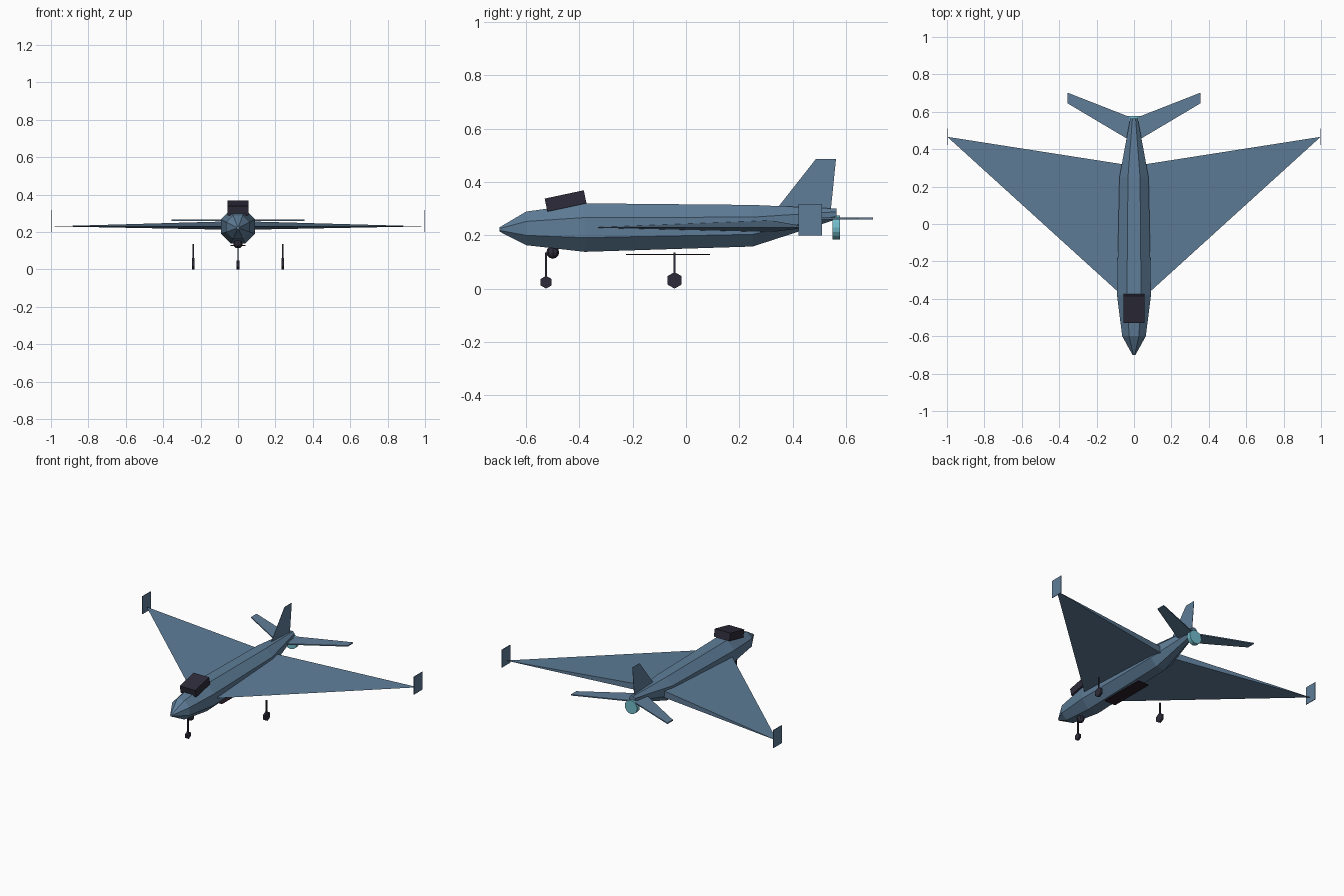
import bpy, bmesh, math
from mathutils import Matrix, Vector

cube = bpy.data.objects.get("Cube")
if cube:
    bpy.data.objects.remove(cube, do_unlink=True)


def material(name, srgb):
    color = [((c + 0.055) / 1.055) ** 2.4 for c in srgb] + [1]
    m = bpy.data.materials.new(name)
    m.use_nodes = True
    m.diffuse_color = color
    bsdf = m.node_tree.nodes["Principled BSDF"]
    bsdf.inputs["Base Color"].default_value = color
    bsdf.inputs["Roughness"].default_value = 0.7
    return m


blue = material("slate blue", (0.37, 0.49, 0.595))
dark = material("charcoal", (0.18, 0.17, 0.225))
teal = material("pale teal", (0.45, 0.74, 0.8))
maroon = material("dark maroon", (0.17, 0.11, 0.145))


def finish(name, bm, mat):
    bmesh.ops.recalc_face_normals(bm, faces=bm.faces)
    me = bpy.data.meshes.new(name)
    bm.to_mesh(me)
    bm.free()
    me.materials.append(mat)
    ob = bpy.data.objects.new(name, me)
    bpy.context.collection.objects.link(ob)
    return ob


def box(name, center, size, mat, tilt=0):
    bm = bmesh.new()
    M = (Matrix.Translation(center) @ Matrix.Rotation(math.radians(tilt), 4, 'X')
         @ Matrix.Diagonal((*size, 1)))
    bmesh.ops.create_cube(bm, size=1, matrix=M)
    return finish(name, bm, mat)


def cylinder(name, center, radius, depth, sides, rotation, mat):
    bm = bmesh.new()
    bmesh.ops.create_cone(bm, cap_ends=True, segments=sides, radius1=radius, radius2=radius,
                          depth=depth, matrix=Matrix.Translation(center) @ rotation)
    return finish(name, bm, mat)


def plate(name, points, offset, mat):
    """Flat outline extruded evenly to both sides of its plane."""
    bm = bmesh.new()
    off = Vector(offset)
    lower = [bm.verts.new(Vector(p) - off) for p in points]
    upper = [bm.verts.new(Vector(p) + off) for p in points]
    bm.faces.new(lower)
    bm.faces.new(upper)
    for i in range(len(points)):
        j = (i + 1) % len(points)
        bm.faces.new((lower[i], lower[j], upper[j], upper[i]))
    return finish(name, bm, mat)


# Fuselage: octagonal loft through (y, centre z, half height)
stations = [(-0.7, 0.222, 0.008), (-0.6, 0.226, 0.063), (-0.38, 0.229, 0.091),
            (0.25, 0.236, 0.078), (0.565, 0.28, 0.02)]
bm = bmesh.new()
rings = []
for y, z, half in stations:
    r = half / math.cos(math.pi / 8)
    angles = [math.pi * (2 * k + 1) / 8 for k in range(8)]
    rings.append([bm.verts.new((r * math.cos(a), y, z + r * math.sin(a))) for a in angles])
for a, b in zip(rings, rings[1:]):
    for k in range(8):
        n = (k + 1) % 8
        bm.faces.new((a[k], a[n], b[n], b[k]))
bm.faces.new(rings[0])
bm.faces.new(rings[-1])
finish("fuselage", bm, blue)

# Canopy, belly tray and chin sensor
box("canopy", (0, -0.452, 0.329), (0.114, 0.15, 0.05), dark, 12)
box("belly_tray", (0, -0.068, 0.128), (0.08, 0.315, 0.005), maroon)
bm = bmesh.new()
bmesh.ops.create_uvsphere(bm, u_segments=8, v_segments=6, radius=0.024,
                          matrix=Matrix.Translation((0, -0.5, 0.136)))
finish("chin_sensor", bm, dark)

# Tail fin and round engine outlet
plate("tail_fin", [(0, 0.345, 0.305), (0, 0.488, 0.487), (0, 0.563, 0.487), (0, 0.543, 0.29)],
      (0.001, 0, 0), blue)
cylinder("engine_outlet", (0, 0.564, 0.23), 0.045, 0.028, 16,
         Matrix.Rotation(math.pi / 2, 4, 'X'), teal)

# Landing gear leg: thin strut with a six-sided wheel
wheel_turn = Matrix.Rotation(math.pi / 2, 4, 'X') @ Matrix.Rotation(math.pi / 2, 4, 'Y')


def gear(name, x, y, r):
    cylinder(name + "_wheel", (x, y, r), r, 0.014, 6, wheel_turn, dark)
    box(name + "_strut", (x, y, (r + 0.136) / 2), (0.007, 0.007, 0.136 - r), dark)


gear("nose_gear", 0, -0.525, 0.024)

# Paired parts
for side, s in (("left", 1), ("right", -1)):
    gear(side + "_main_gear", s * 0.24, -0.043, 0.031)

    # Delta wing: sharp leading edge, thicker at the trailing root
    bm = bmesh.new()
    front, top, bottom, tip = [bm.verts.new(p) for p in (
        (0, -0.44, 0.229), (0, 0.31, 0.258), (0, 0.31, 0.211), (s * 0.998, 0.466, 0.23))]
    for f in ((front, top, tip), (front, bottom, tip), (top, bottom, tip), (front, top, bottom)):
        bm.faces.new(f)
    finish(side + "_wing", bm, blue)

    box(side + "_winglet", (s * 0.998, 0.466, 0.258), (0.004, 0.088, 0.118), blue)

    plate(side + "_tailplane", [(0, 0.434, 0.263), (s * 0.355, 0.645, 0.263),
                                (s * 0.355, 0.702, 0.263), (0, 0.563, 0.263)],
          (0, 0, 0.0035), blue)
